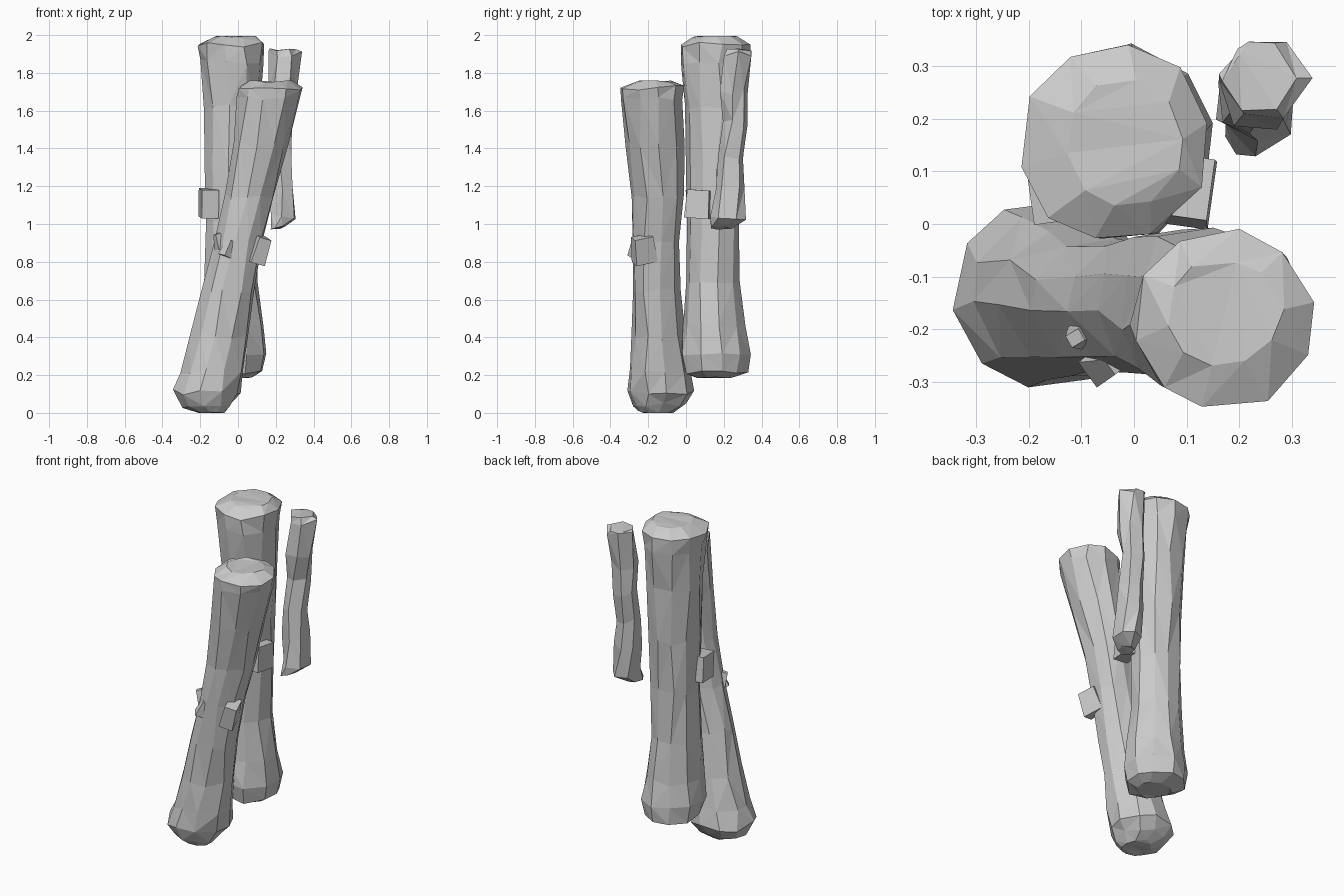
import bpy, bmesh, math, random
from mathutils import Vector, Euler


def finish(name, bm):
    bmesh.ops.recalc_face_normals(bm, faces=bm.faces)
    me = bpy.data.meshes.new(name)
    bm.to_mesh(me)
    bm.free()
    ob = bpy.data.objects.new(name, me)
    bpy.context.collection.objects.link(ob)
    return ob


def log(name, rings, sides, seed, rough=0.06, dz=0.015, twist=0.0):
    """Loft rough rings given as (z, xmin, xmax, ymin, ymax), capped at both ends."""
    rnd = random.Random(seed)
    bm = bmesh.new()
    loops = []
    for k, (z, x0, x1, y0, y1) in enumerate(rings):
        loop = []
        for i in range(sides):
            a = math.tau * (i + 0.25 + rnd.uniform(-0.15, 0.15) + twist * k) / sides
            r = 1.03 + rnd.uniform(-rough, rough * 0.4)
            zz = z + rnd.uniform(-dz, dz)
            zz = min(max(zz, rings[0][0]), rings[-1][0])
            loop.append(bm.verts.new(((x0 + x1) / 2 + math.cos(a) * r * (x1 - x0) / 2,
                                      (y0 + y1) / 2 + math.sin(a) * r * (y1 - y0) / 2, zz)))
        loops.append(loop)
    for a, b in zip(loops, loops[1:]):
        for i in range(sides):
            j = (i + 1) % sides
            bm.faces.new((a[i], a[j], b[j], b[i]))
    for loop in (loops[0], loops[-1]):
        bm.faces.new(loop)
    bmesh.ops.triangulate(bm, faces=bm.faces[:])
    return finish(name, bm)


def stub(name, loc, size, rot, taper=0.8):
    """Chipped block left where a twig broke off."""
    bm = bmesh.new()
    bmesh.ops.create_cube(bm, size=1)
    m = Euler([math.radians(r) for r in rot]).to_matrix()
    for v in bm.verts:
        s = taper if v.co.z > 0 else 1
        v.co = m @ Vector((v.co.x * size[0] * s, v.co.y * size[1] * s, v.co.z * size[2])) + Vector(loc)
    return finish(name, bm)


# Leaning front log
log("leaning_log", [
    (0.00, -0.22, -0.07, -0.25, -0.06),
    (0.04, -0.29, -0.03, -0.28, 0.00),
    (0.11, -0.34, 0.01, -0.305, 0.05),
    (0.22, -0.31, 0.03, -0.30, 0.03),
    (0.40, -0.25, 0.05, -0.285, 0.00),
    (0.65, -0.19, 0.085, -0.28, -0.03),
    (0.90, -0.125, 0.135, -0.28, -0.035),
    (1.15, -0.07, 0.19, -0.29, -0.01),
    (1.42, -0.025, 0.265, -0.32, -0.01),
    (1.66, 0.00, 0.335, -0.345, -0.015),
    (1.72, 0.00, 0.34, -0.355, -0.01),
    (1.76, 0.06, 0.28, -0.27, -0.07)], 10, 4)

# Upright back log
log("upright_log", [
    (0.185, -0.12, 0.08, 0.06, 0.24),
    (0.22, -0.18, 0.13, -0.01, 0.33),
    (0.31, -0.20, 0.155, -0.035, 0.335),
    (0.45, -0.19, 0.13, -0.015, 0.31),
    (0.70, -0.18, 0.105, 0.005, 0.29),
    (1.00, -0.17, 0.11, 0.01, 0.285),
    (1.30, -0.175, 0.11, 0.005, 0.295),
    (1.62, -0.185, 0.12, -0.005, 0.315),
    (1.86, -0.205, 0.135, -0.03, 0.335),
    (1.95, -0.21, 0.14, -0.035, 0.34),
    (1.995, -0.13, 0.09, 0.03, 0.27)], 10, 7)

# Thin branch hanging beside the upright log
log("thin_branch", [
    (0.97, 0.17, 0.25, 0.13, 0.24),
    (1.04, 0.17, 0.31, 0.13, 0.32),
    (1.20, 0.15, 0.30, 0.16, 0.31),
    (1.36, 0.15, 0.29, 0.17, 0.30),
    (1.53, 0.16, 0.29, 0.195, 0.33),
    (1.70, 0.16, 0.31, 0.17, 0.33),
    (1.90, 0.165, 0.34, 0.20, 0.35),
    (1.93, 0.17, 0.31, 0.21, 0.35)], 6, 11, dz=0.02, twist=0.12)

# Broken twig stubs around the middle of each log
for name, loc, size, rot, taper in (
        ("upright_stub_left", (-0.155, 0.075, 1.11), (0.09, 0.13, 0.15), (5, 0, 8), 1.0),
        ("upright_stub_right", (0.105, 0.065, 1.105), (0.09, 0.13, 0.15), (-4, 0, -8), 0.9),
        ("leaning_stub_right", (0.11, -0.225, 0.865), (0.08, 0.12, 0.14), (12, 15, 20), 0.85),
        ("leaning_stub_front", (-0.05, -0.265, 0.87), (0.06, 0.06, 0.09), (10, 20, 40), 0.6),
        ("leaning_stub_left", (-0.10, -0.21, 0.91), (0.06, 0.05, 0.08), (0, -20, 30), 0.5)):
    stub(name, loc, size, rot, taper)
